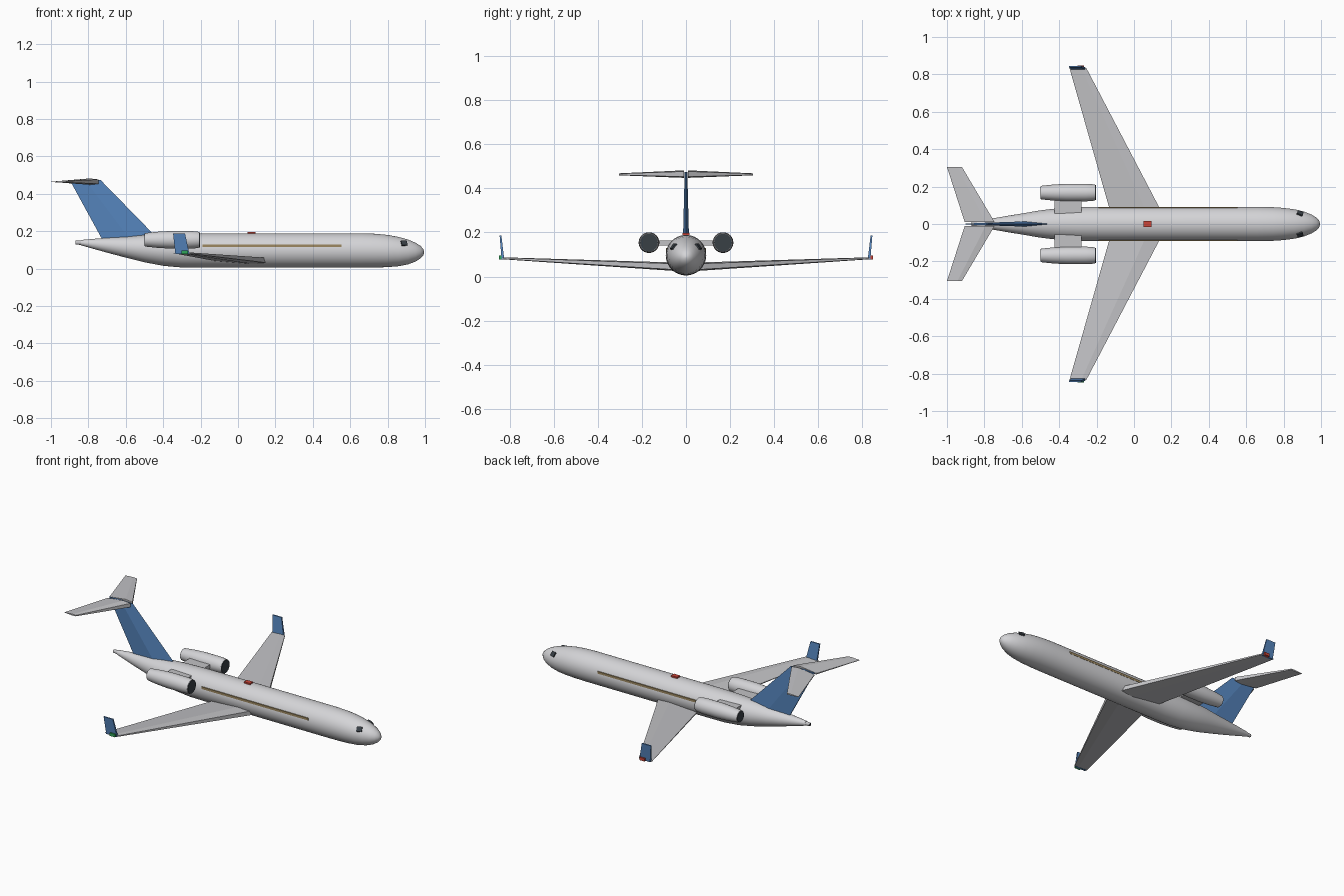
import bpy, bmesh, math
from mathutils import Vector

cube = bpy.data.objects.get("Cube")
if cube:
    bpy.data.objects.remove(cube)


def material(name, rgb):
    m = bpy.data.materials.new(name)
    m.use_nodes = True
    m.diffuse_color = (*rgb, 1)
    m.node_tree.nodes["Principled BSDF"].inputs["Base Color"].default_value = (*rgb, 1)
    return m


WHITE = material("body_white", (0.66, 0.66, 0.68))
GREY = material("wing_grey", (0.54, 0.54, 0.56))
BLUE = material("tail_blue", (0.09, 0.23, 0.50))
DARK = material("dark_glass", (0.04, 0.05, 0.06))
GOLD = material("stripe_gold", (0.34, 0.25, 0.12))
RED = material("light_red", (0.60, 0.06, 0.04))
GREEN = material("light_green", (0.03, 0.38, 0.10))


def loft(name, rings, mat, smooth=False):
    """Skin a list of equal-length point rings and cap both ends."""
    bm = bmesh.new()
    loops = [[bm.verts.new(p) for p in ring] for ring in rings]
    n = len(loops[0])
    for a, b in zip(loops, loops[1:]):
        for i in range(n):
            j = (i + 1) % n
            bm.faces.new((a[i], a[j], b[j], b[i]))
    bm.faces.new(loops[0])
    bm.faces.new(loops[-1])
    bmesh.ops.recalc_face_normals(bm, faces=bm.faces)
    mesh = bpy.data.meshes.new(name)
    bm.to_mesh(mesh)
    bm.free()
    mesh.materials.append(mat)
    ob = bpy.data.objects.new(name, mesh)
    bpy.context.collection.objects.link(ob)
    if smooth:
        bpy.ops.object.select_all(action='DESELECT')
        ob.select_set(True)
        bpy.context.view_layer.objects.active = ob
        bpy.ops.object.shade_smooth_by_angle(angle=math.radians(35))
    return ob


def tube(name, profile, mat, y=0, n=40):
    """Round body along x from (x, radius, centre height) stations."""
    angles = [2 * math.pi * i / n for i in range(n)]
    return loft(name, [[(x, y + r * math.cos(a), z + r * math.sin(a)) for a in angles]
                       for x, r, z in profile], mat, True)


def foil(lead, trail, y, z, thick):
    """Blunt-nosed six-point wing section."""
    c, h = lead - trail, thick / 2
    shape = ((0, .7), (.3, 1), (1, .2), (1, -.2), (.3, -1), (0, -.7))
    return [(lead - c * u, y, z + h * v) for u, v in shape]


def box(name, centre, size, mat):
    x, y, z = (s / 2 for s in size)
    rings = [[(sx * x, sy * y, sz * z) for sx, sy in ((-1, -1), (1, -1), (1, 1), (-1, 1))]
             for sz in (-1, 1)]
    ob = loft(name, rings, mat)
    ob.location = centre
    return ob


# Fuselage with upswept tail and rounded nose
tube("fuselage", [(-.84, .014, .139), (-.76, .029, .131), (-.68, .043, .123), (-.6, .056, .115),
                  (-.5, .073, .107), (-.4, .085, .100), (-.3, .091, .097), (-.2, .092, .097),
                  (.66, .092, .097), (.74, .090, .096), (.80, .086, .094), (.86, .078, .091),
                  (.91, .066, .089), (.95, .050, .088), (.975, .034, .088), (.99, .018, .088),
                  (.995, .003, .088)], WHITE)
tube("tail_exhaust", [(-.868, .010, .139), (-.83, .013, .139)], GREY, n=20)
tube("exhaust_opening", [(-.87, .008, .139), (-.867, .008, .139)], DARK, n=20)

# Swept fin
loft("fin", [[(lx, 0, lz), ((lx + tx) / 2, -w, (lz + tz) / 2), (tx, -w * .3, tz),
              (tx, w * .3, tz), ((lx + tx) / 2, w, (lz + tz) / 2)]
             for lx, lz, tx, tz, w in ((-.44, .172, -.72, .145, .014),
                                       (-.735, .474, -.9, .474, .006))], BLUE)

# Beacon on the roof
box("beacon", (.073, 0, .189), (.043, .03, .016), RED)

for side, s, tip_mat in (("left", 1, RED), ("right", -1, GREEN)):
    # Main wing, winglet and tip light
    loft(side + "_wing", [foil(.15, -.125, s * .06, .045, .038),
                          foil(-.255, -.345, s * .834, .083, .009)], GREY)
    loft(side + "_winglet", [[(a, s * (y - w), z), (a, s * (y + w), z),
                              (b, s * (y + w), z), (b, s * (y - w), z)]
                             for a, b, y, w, z in ((-.26, -.335, .831, .006, .078),
                                                   (-.283, -.347, .842, .004, .187))], BLUE)
    box(side + "_tip_light", (-.285, s * .838, .087), (.036, .02, .018), tip_mat)

    # Tailplane half
    loft(side + "_tailplane", [foil(-.745, -.905, s * .01, .465, .034),
                               foil(-.92, -1, s * .305, .464, .009)], GREY)

    # Engine nacelle, dark openings and pylon
    y, z = s * .168, .154
    tube(side + "_engine", [(-.497, .036, z), (-.43, .043, z), (-.36, .047, z), (-.26, .047, z),
                            (-.225, .045, z), (-.208, .042, z)], WHITE, y, 32)
    tube(side + "_engine_intake", [(-.21, .040, z), (-.204, .040, z)], DARK, y, 32)
    tube(side + "_engine_exhaust", [(-.5, .033, z), (-.495, .033, z)], DARK, y, 32)
    box(side + "_pylon", (-.353, s * .1, .153), (.145, .09, .022), GREY)

    # Cabin stripe and cockpit window
    box(side + "_stripe", (.182, s * .0875, .122), (.745, .008, .014), GOLD)
    window = box(side + "_cockpit_window", (.888, s * .057, .136), (.03, .032, .009), DARK)
    window.rotation_euler = Vector((.28, s * .76, .6)).to_track_quat('Z', 'X').to_euler()
